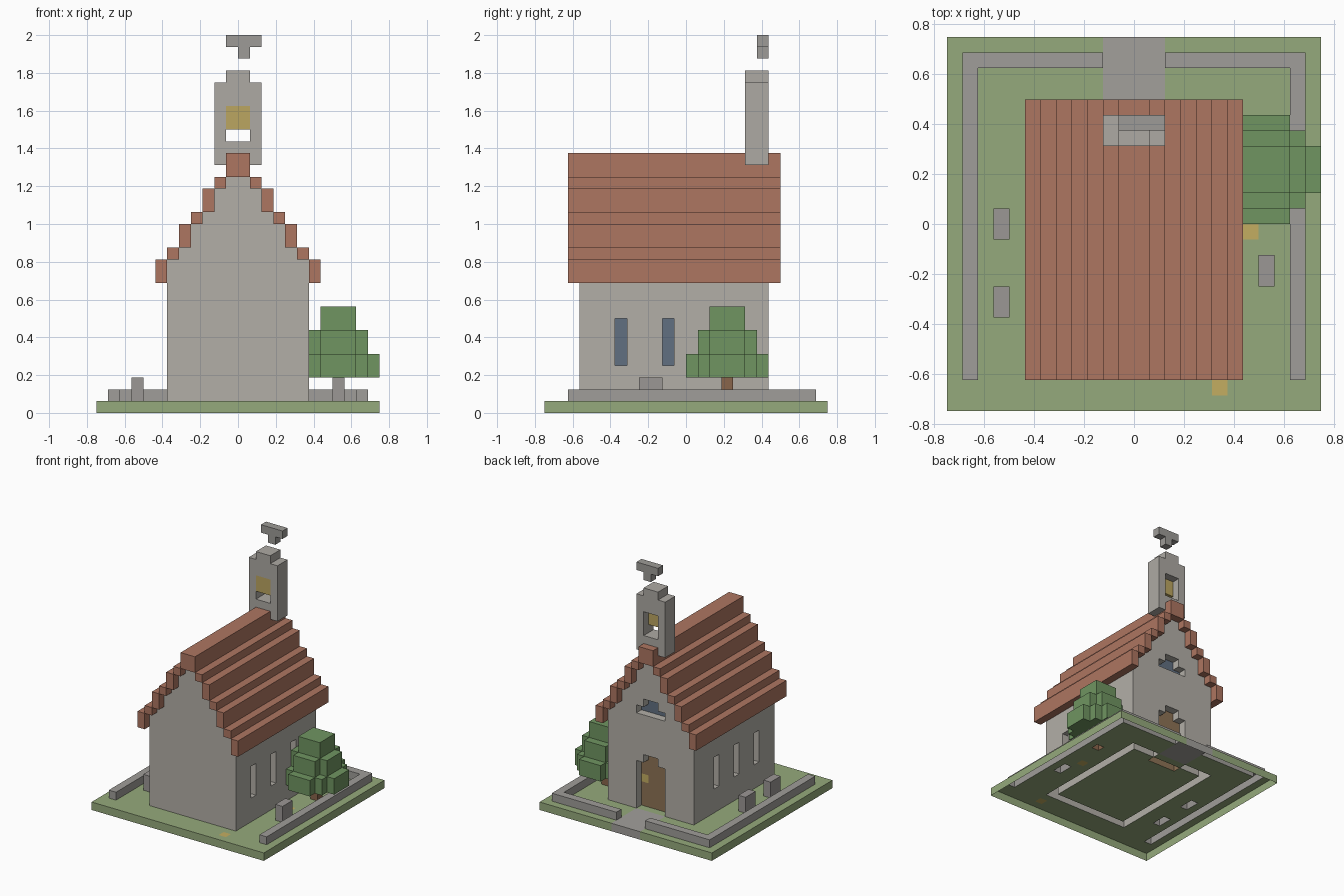
import bpy
import bmesh

if "Cube" in bpy.data.objects:
    bpy.data.objects.remove(bpy.data.objects["Cube"])

U = 1 / 16          # block size
blocks = {}         # (x, y, z) -> part name


def fill(part, x, y, z):
    """Fill a box of blocks; each range is (low, high) in block units."""
    for i in range(*x):
        for j in range(*y):
            for k in range(*z):
                blocks[i, j, k] = part


def carve(x, y, z):
    for i in range(*x):
        for j in range(*y):
            for k in range(*z):
                blocks.pop((i, j, k), None)


def mirrored(part, x, y, z):
    fill(part, x, y, z)
    fill(part, (-x[1], -x[0]), y, z)


# ground slab with path and flowers
fill("grass", (-12, 12), (-12, 12), (0, 1))
fill("path", (-2, 2), (7, 12), (0, 1))
fill("flowers", (7, 8), (-1, 0), (0, 1))
fill("flowers", (5, 6), (-11, -10), (0, 1))

# tree: trunk and three shrinking round layers
fill("tree_trunk", (8, 9), (3, 4), (1, 3))
for r, z in ((3, 3), (2, 5), (1, 7)):
    for dx in range(-r, r + 1):
        for dy in range(-r, r + 1):
            if dx * dx + dy * dy <= r * r + 1:
                fill("tree_leaves", (8 + dx, 9 + dx), (3 + dy, 4 + dy), (z, z + 2))

# stepped roof shell and the gable walls under it
roof = [(20, 22), (19, 20), (17, 19), (16, 17), (14, 16), (13, 14), (11, 13)]
for i, span in enumerate(roof):
    mirrored("roof", (i, i + 1), (-10, 8), span)
    if i < 6:
        for y in (-9, 6):
            mirrored("house_walls", (i, i + 1), (y, y + 1), (1, span[0]))
mirrored("house_walls", (5, 6), (-9, 7), (1, 13))

# side windows, with glass set behind the wall
for y in (-6, -2, 2):
    for x, glass in ((5, 4), (-6, -5)):
        if (x, y, 3) in blocks and not (x > 0 and y == 2):
            carve((x, x + 1), (y, y + 1), (4, 8))
        elif x > 0:
            carve((x, x + 1), (y, y + 1), (5, 8))
        fill("window_glass", (glass, glass + 1), (y, y + 1), (4, 8))

# arched door and gable window, both recessed
for part, rows in (("door", ((2, 1, 7), (1, 7, 8))),
                   ("window_glass", ((2, 13, 14), (1, 14, 15)))):
    for w, z0, z1 in rows:
        carve((-w, w), (6, 7), (z0, z1))
        fill(part, (-w, w), (5, 6), (z0, z1))
fill("door_knob", (1, 2), (5, 6), (4, 5))

# bell tower with open arch, bell and floating cross
fill("bell_tower", (-2, 2), (5, 7), (21, 28))
fill("bell_tower", (-1, 1), (5, 7), (28, 29))
carve((-1, 1), (5, 7), (23, 26))
fill("bell", (-1, 1), (5, 6), (24, 26))
fill("roof_cross", (0, 1), (6, 7), (30, 31))
fill("roof_cross", (-1, 2), (6, 7), (31, 32))

# low yard wall with gate gap, and gravestones
mirrored("yard_wall", (10, 11), (-10, 11), (1, 2))
mirrored("yard_wall", (2, 11), (10, 11), (1, 2))
for x, y in ((-9, -1), (-9, -6), (8, -4)):
    fill("gravestones", (x, x + 1), (y, y + 2), (1, 3))

COLORS = {
    "grass": (0.30, 0.40, 0.20), "path": (0.36, 0.35, 0.33),
    "flowers": (0.55, 0.42, 0.12), "tree_trunk": (0.25, 0.13, 0.07),
    "tree_leaves": (0.16, 0.30, 0.12), "roof": (0.42, 0.18, 0.12),
    "house_walls": (0.45, 0.43, 0.39), "window_glass": (0.12, 0.16, 0.22),
    "door": (0.27, 0.17, 0.09), "door_knob": (0.55, 0.42, 0.12),
    "bell_tower": (0.42, 0.40, 0.37), "bell": (0.50, 0.38, 0.12),
    "roof_cross": (0.34, 0.33, 0.31), "yard_wall": (0.35, 0.34, 0.32),
    "gravestones": (0.33, 0.31, 0.30),
}


def build(part):
    """Make one object from the exposed block faces (open at the ground)."""
    bm = bmesh.new()
    verts = {}

    def vert(p):
        if p not in verts:
            verts[p] = bm.verts.new([c * U for c in p])
        return verts[p]

    for pos, owner in blocks.items():
        if owner != part:
            continue
        for axis in range(3):
            a, b = (axis + 1) % 3, (axis + 2) % 3
            for side in (0, 1):
                near = list(pos)
                near[axis] += 2 * side - 1
                if tuple(near) in blocks or near[2] < 0:
                    continue
                quad = []
                for da, db in ((0, 0), (1, 0), (1, 1), (0, 1)):
                    p = list(pos)
                    p[axis] += side
                    p[a] += da
                    p[b] += db
                    quad.append(vert(tuple(p)))
                bm.faces.new(quad if side else quad[::-1])
    mesh = bpy.data.meshes.new(part)
    bm.to_mesh(mesh)
    bm.free()
    mat = bpy.data.materials.new(part)
    mat.diffuse_color = (*COLORS[part], 1)
    mat.use_nodes = True
    mat.node_tree.nodes["Principled BSDF"].inputs["Base Color"].default_value = mat.diffuse_color
    mesh.materials.append(mat)
    bpy.context.collection.objects.link(bpy.data.objects.new(part, mesh))


for part in COLORS:
    build(part)
